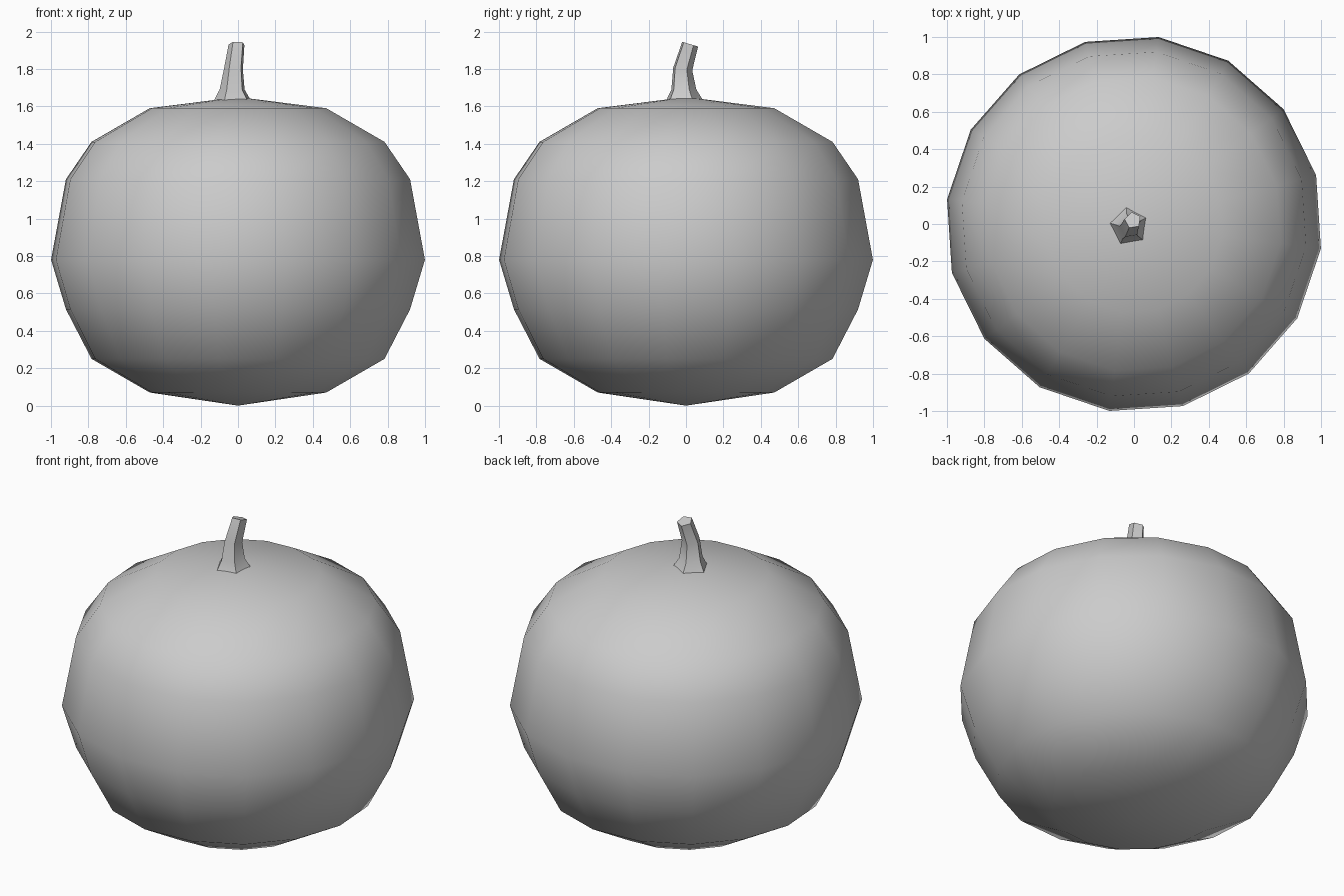
import bpy, bmesh, math
from mathutils import Vector

cube = bpy.data.objects.get("Cube")
if cube:
    bpy.data.objects.remove(cube, do_unlink=True)

# Single plain grey for the whole model
GREY = (0.6, 0.6, 0.6, 1)
grey = bpy.data.materials.new("plain grey")
grey.use_nodes = True
grey.diffuse_color = GREY
grey.node_tree.nodes["Principled BSDF"].inputs["Base Color"].default_value = GREY


def make_object(name, bm, sharp_angle):
    bmesh.ops.recalc_face_normals(bm, faces=bm.faces)
    mesh = bpy.data.meshes.new(name)
    bm.to_mesh(mesh)
    bm.free()
    mesh.materials.append(grey)
    obj = bpy.data.objects.new(name, mesh)
    bpy.context.collection.objects.link(obj)
    bpy.ops.object.select_all(action="DESELECT")
    obj.select_set(True)
    bpy.context.view_layer.objects.active = obj
    bpy.ops.object.shade_smooth_by_angle(angle=math.radians(sharp_angle))
    return obj


def loft(bm, rings, sides, turn):
    """Skin rings of (centre, radius, slope along y)."""
    loops = []
    for centre, radius, slope in rings:
        loop = []
        for i in range(sides):
            a = math.radians(turn) + math.tau * i / sides
            x, y = radius * math.cos(a), radius * math.sin(a)
            loop.append(bm.verts.new(Vector(centre) + Vector((x, y, slope * y))))
        loops.append(loop)
    for low, high in zip(loops, loops[1:]):
        for i in range(sides):
            j = (i + 1) % sides
            bm.faces.new((low[i], low[j], high[j], high[i]))
    return loops


def fan(bm, loop, z):
    tip = bm.verts.new((0, 0, z))
    for i, v in enumerate(loop):
        bm.faces.new((v, loop[(i + 1) % len(loop)], tip))


# Body: squashed sixteen-sided globe with a pole at each end
profile = [(0.476, 0.07), (0.79, 0.25), (0.928, 0.515), (1.008, 0.78),
           (0.928, 1.21), (0.79, 1.41), (0.476, 1.59)]
bm = bmesh.new()
loops = loft(bm, [((0, 0, z), r, 0) for r, z in profile], 16, -7.5)
fan(bm, loops[0], 0)
fan(bm, loops[-1], 1.65)
make_object("body", bm, 60)

# Stem: bent five-sided stalk with a flared foot and a slanted flat end
bm = bmesh.new()
loops = loft(bm, [((-0.025, -0.012, 1.632), 0.105, 0),
                  ((-0.028, -0.015, 1.69), 0.071, 0),
                  ((-0.022, -0.02, 1.80), 0.054, -0.15),
                  ((-0.006, 0.02, 1.933), 0.045, -0.3)], 5, 27)
bm.faces.new(loops[-1])
make_object("stem", bm, 60)
